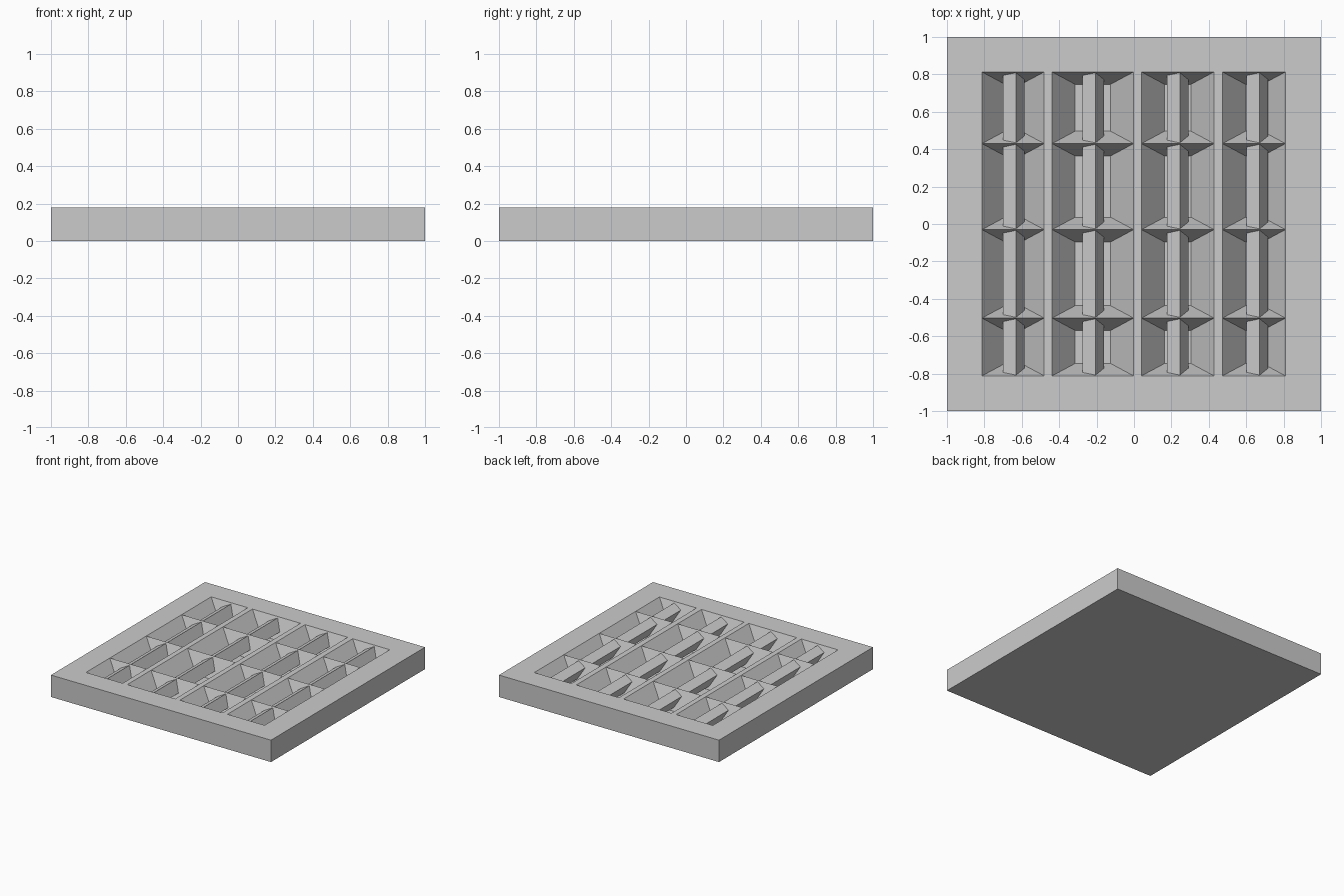
import bpy, bmesh, math

if "Cube" in bpy.data.objects:
    bpy.data.objects.remove(bpy.data.objects["Cube"])

TOP, FLOOR = 0.18, 0.02
SLOPE_X, SLOPE_Y = 0.123, 0.066
# Odd intervals in x are pocket columns, the rest are ribs and frame
xs = [-1, -0.813, -0.48, -0.438, -0.002, 0.04, 0.428, 0.473, 0.81, 1]
ys = [-1, -0.812, -0.503, -0.03, 0.43, 0.813, 1]
slat_xs = [-0.643, -0.218, 0.233, 0.66]

grey = bpy.data.materials.new("light_grey")
grey.use_nodes = True
grey.diffuse_color = (0.6, 0.6, 0.6, 1)
grey.node_tree.nodes["Principled BSDF"].inputs["Base Color"].default_value = (0.6, 0.6, 0.6, 1)


def rectangle(bm, x0, x1, y0, y1, z):
    return [bm.verts.new((x, y, z)) for x, y in ((x0, y0), (x1, y0), (x1, y1), (x0, y1))]


# Tray: flat frame and ribs, with a tapered pocket in every opening
bm = bmesh.new()
for i, (x0, x1) in enumerate(zip(xs, xs[1:])):
    for j, (y0, y1) in enumerate(zip(ys, ys[1:])):
        rim = rectangle(bm, x0, x1, y0, y1, TOP)
        if i % 2 == 0 or j in (0, len(ys) - 2):
            bm.faces.new(rim)
            continue
        base = rectangle(bm, x0 + SLOPE_X, x1 - SLOPE_X, y0 + SLOPE_Y, y1 - SLOPE_Y, FLOOR)
        bm.faces.new(base)
        for k in range(4):
            n = (k + 1) % 4
            bm.faces.new((rim[k], rim[n], base[n], base[k]))
bmesh.ops.remove_doubles(bm, verts=bm.verts, dist=0.0005)

# Outer sides and underside
border = [e for e in bm.edges if e.is_boundary]
sides = bmesh.ops.extrude_edge_only(bm, edges=border)["geom"]
for v in sides:
    if isinstance(v, bmesh.types.BMVert):
        v.co.z = 0
bmesh.ops.holes_fill(bm, edges=[e for e in bm.edges if e.is_boundary], sides=0)
bmesh.ops.recalc_face_normals(bm, faces=bm.faces)
mesh = bpy.data.meshes.new("tray")
bm.to_mesh(mesh)
bm.free()
mesh.materials.append(grey)
tray = bpy.data.objects.new("tray", mesh)
bpy.context.collection.objects.link(tray)

# Tilted slats running through each column of pockets
for n, x in enumerate(slat_xs):
    bpy.ops.mesh.primitive_cube_add(size=1, location=(x, 0, 0.108),
                                    rotation=(0, math.radians(-27), 0))
    slat = bpy.context.object
    slat.name = f"slat_{n + 1}"
    slat.scale = (0.078, 1.64, 0.1)
    slat.data.materials.append(grey)
